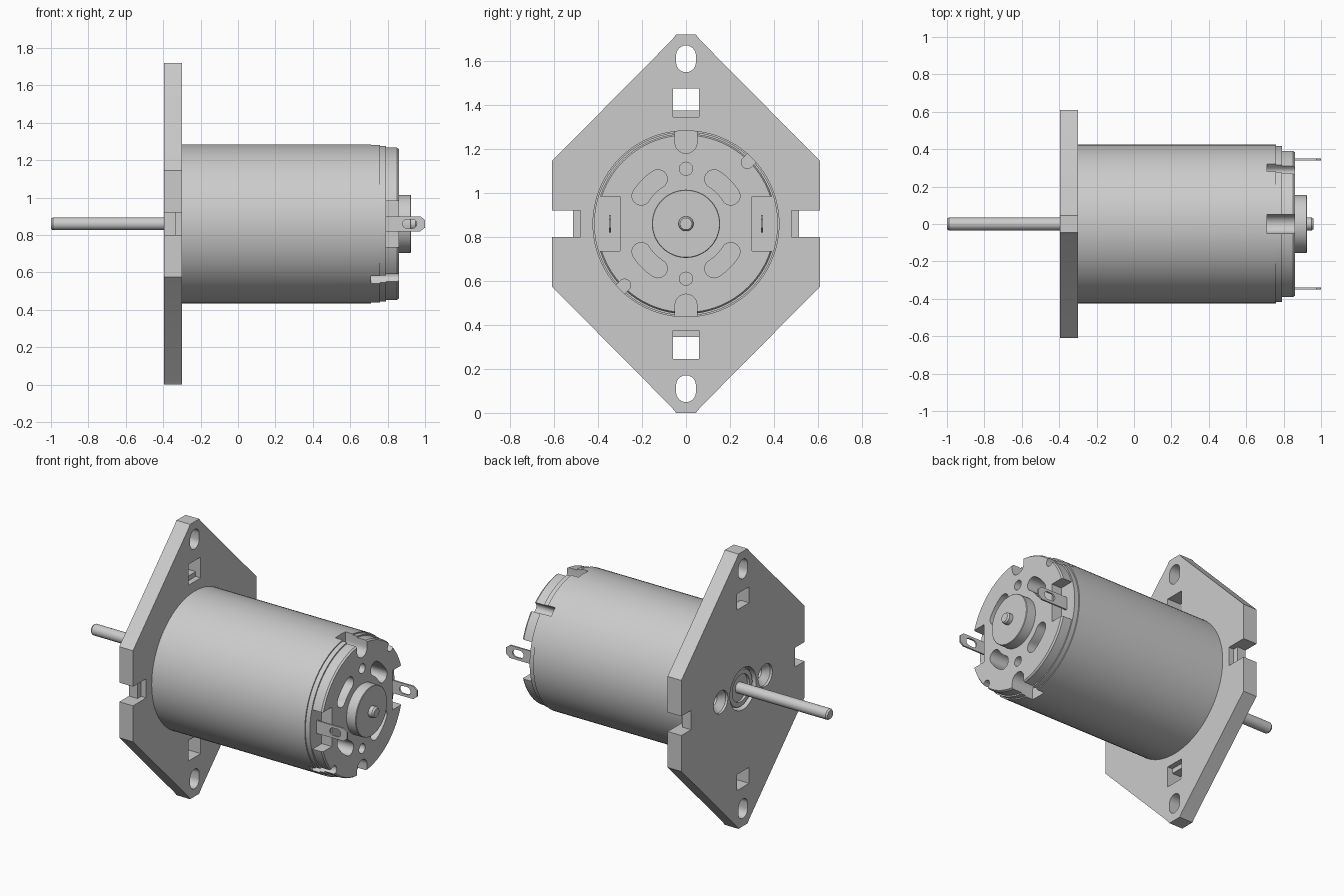
import bpy, bmesh
from math import sin, cos, pi, radians

cube = bpy.data.objects.get("Cube")
if cube:
    bpy.data.objects.remove(cube, do_unlink=True)

AXIS_Z = 0.86

grey = bpy.data.materials.new("plain grey")
grey.use_nodes = True
grey.diffuse_color = (0.6, 0.6, 0.6, 1)
grey.node_tree.nodes["Principled BSDF"].inputs["Base Color"].default_value = (0.6, 0.6, 0.6, 1)


def finish(name, bm):
    bmesh.ops.recalc_face_normals(bm, faces=bm.faces)
    mesh = bpy.data.meshes.new(name)
    bm.to_mesh(mesh)
    bm.free()
    ob = bpy.data.objects.new(name, mesh)
    bpy.context.collection.objects.link(ob)
    mesh.materials.append(grey)
    ob.location.z = AXIS_Z
    return ob


def prism(name, pts, x0, x1):
    """Extrude a (y, z) outline along the motor axis."""
    bm = bmesh.new()
    face = bm.faces.new([bm.verts.new((x0, y, z)) for y, z in pts])
    new = bmesh.ops.extrude_face_region(bm, geom=[face])["geom"]
    moved = [v for v in new if isinstance(v, bmesh.types.BMVert)]
    bmesh.ops.translate(bm, verts=moved, vec=(x1 - x0, 0, 0))
    return finish(name, bm)


def lathe(name, profile, segments=96):
    """Spin an (x, radius) profile into a capped solid."""
    bm = bmesh.new()
    rings = []
    for x, r in profile:
        rings.append([bm.verts.new((x, r * cos(2 * pi * i / segments), r * sin(2 * pi * i / segments)))
                      for i in range(segments)])
    for a, b in zip(rings, rings[1:]):
        for i in range(segments):
            j = (i + 1) % segments
            bm.faces.new((a[i], a[j], b[j], b[i]))
    bm.faces.new(rings[0])
    bm.faces.new(rings[-1])
    return finish(name, bm)


def rect(y0, y1, z0, z1):
    return [(y0, z0), (y1, z0), (y1, z1), (y0, z1)]


def arc(cy, cz, r, a0, a1, n=12):
    return [(cy + r * cos(radians(a0 + (a1 - a0) * i / n)),
             cz + r * sin(radians(a0 + (a1 - a0) * i / n))) for i in range(n + 1)]


def stadium(cy, cz, r, half):
    return arc(cy, cz + half, r, 0, 180) + arc(cy, cz - half, r, 180, 360)


def turn(pts, angle):
    c, s = cos(radians(angle)), sin(radians(angle))
    return [(y * c - z * s, y * s + z * c) for y, z in pts]


def cut(targets, cutter):
    """Subtract the cutter from each target and remove it."""
    for ob in targets:
        mod = ob.modifiers.new("cut", 'BOOLEAN')
        mod.operation = 'DIFFERENCE'
        mod.solver = 'EXACT'
        mod.object = cutter
        deps = bpy.context.evaluated_depsgraph_get()
        mesh = bpy.data.meshes.new_from_object(ob.evaluated_get(deps))
        ob.modifiers.clear()
        ob.data = mesh
    bpy.data.objects.remove(cutter, do_unlink=True)


# Mounting plate: clipped diamond with slots, stepped windows and side notches
BACK, FRONT, STEP = -0.395, -0.30, -0.335
quarter = [(0.61, 0.285), (0.065, 0.835), (0.045, 0.86)]
half = quarter + [(-y, z) for y, z in reversed(quarter)]
plate = prism("mounting_plate", half + [(-y, -z) for y, z in half], BACK, FRONT)
for s in (1, -1):
    cut([plate], prism("cutter", stadium(0, s * 0.75, 0.045, 0.016), -0.5, -0.2))
    cut([plate], prism("cutter", rect(-0.06, 0.06, s * 0.515, s * 0.615), -0.5, -0.2))
    cut([plate], prism("cutter", rect(-0.06, 0.06, s * 0.485, s * 0.615), STEP, -0.2))
    cut([plate], prism("cutter", rect(s * 0.515, s * 0.7, -0.06, 0.06), -0.5, -0.2))
    cut([plate], prism("cutter", rect(s * 0.48, s * 0.7, -0.06, 0.06), STEP, -0.2))
    # Countersunk screw hole
    hole = lathe("cutter", [(-0.42, 0.07), (-0.38, 0.07), (-0.345, 0.035), (-0.2, 0.035)], 32)
    hole.location.y = s * 0.22
    cut([plate], hole)
cut([plate], lathe("cutter", [(-0.5, 0.13), (-0.2, 0.13)], 48))

# Motor can, end cap, bosses and shaft
can = lathe("motor_can", [(FRONT, 0.425), (0.76, 0.425), (0.76, 0.418), (0.79, 0.418)])
cap = lathe("end_cap", [(0.68, 0.41), (0.85, 0.41), (0.86, 0.403)])
lathe("front_bearing", [(-0.31, 0.118), (-0.375, 0.118), (-0.38, 0.113), (-0.38, 0.085),
                        (-0.365, 0.085)], 48)
lathe("rear_bearing", [(0.78, 0.155), (0.922, 0.155), (0.925, 0.152)], 64)
lathe("shaft", [(-1.0, 0.027), (-0.99, 0.034), (0.95, 0.034), (0.96, 0.027)], 32)

both = [can, cap]
for s in (1, -1):
    # Rounded key notches at top and bottom
    notch = arc(0, 0.37, 0.05, 180, 360) + [(0.05, 0.5), (-0.05, 0.5)]
    cut(both, prism("cutter", turn(notch, 90 - 90 * s), 0.71, 1.0))
    # Small crimp notches on one diagonal
    crimp = arc(0, 0.395, 0.028, 180, 360, 8) + [(0.028, 0.5), (-0.028, 0.5)]
    cut(both, prism("cutter", turn(crimp, -45 if s > 0 else 135), 0.71, 1.0))
    # Vent hole and terminal pocket
    cut(both, prism("cutter", arc(0, s * 0.25, 0.03, 0, 345, 23), 0.74, 1.0))
    cut([cap], prism("cutter", rect(s * 0.30, s * 0.5, -0.123, 0.123), 0.787, 1.0))

# Four kidney-shaped cooling openings
R, W = 0.24, 0.042
a, b = 32, 58
kidney = (arc(0, 0, R + W, a, b, 8)
          + arc(R * cos(radians(b)), R * sin(radians(b)), W, b, b + 180)[1:-1]
          + arc(0, 0, R - W, b, a, 8)
          + arc(R * cos(radians(a)), R * sin(radians(a)), W, a + 180, a + 360)[1:-1])
for k in range(4):
    cut(both, prism("cutter", turn(kidney, 90 * k), 0.72, 1.0))

# Terminals: thin blades with clipped tips and a slot
for side, s in (("left", 1), ("right", -1)):
    bm = bmesh.new()
    outline = [(0.77, -0.04), (0.975, -0.04), (1.0, -0.02), (1.0, 0.02), (0.975, 0.04), (0.77, 0.04)]
    slot = [(x + 0.918, z) for z, x in stadium(0, 0, 0.024, 0.014)]

    def blade(name, pts, y0, y1):
        ob = prism(name, pts, y0, y1)
        for v in ob.data.vertices:
            v.co.x, v.co.y = v.co.y, v.co.x
        ob.data.flip_normals()
        return ob

    bm.free()
    terminal = blade(side + "_terminal", outline, s * 0.345 - 0.005, s * 0.345 + 0.005)
    cut([terminal], blade("cutter", slot, s * 0.345 - 0.05, s * 0.345 + 0.05))
    terminal.name = ("back" if s > 0 else "front") + "_terminal"

# Smooth the round surfaces, keep hard edges
bpy.ops.object.select_all(action='DESELECT')
for ob in bpy.context.scene.objects:
    if ob.type == 'MESH':
        ob.select_set(True)
        bpy.context.view_layer.objects.active = ob
bpy.ops.object.shade_smooth_by_angle(angle=radians(30))
